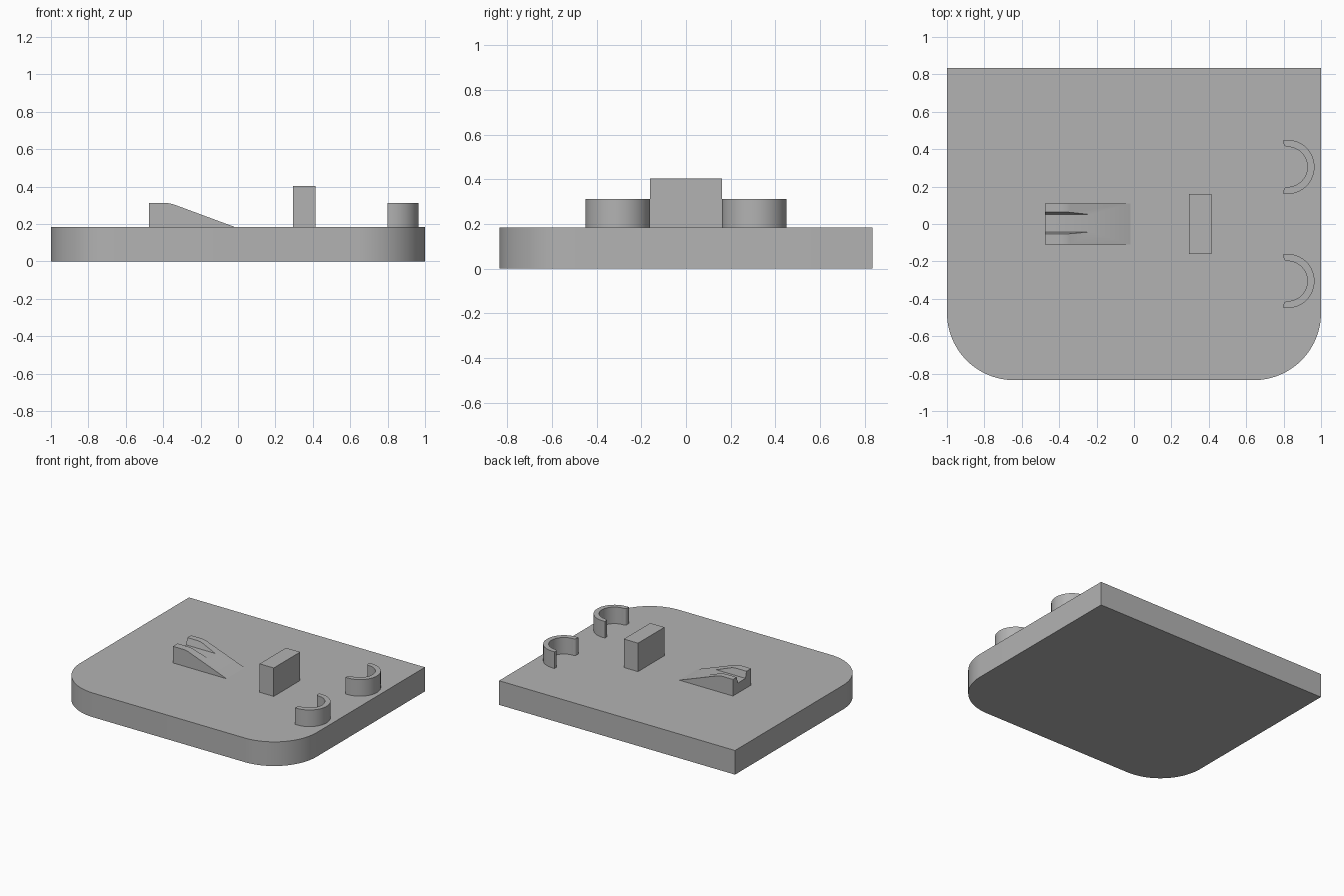
import bpy, bmesh
from math import sin, cos, pi, radians
from mathutils import Vector

if "Cube" in bpy.data.objects:
    bpy.data.objects.remove(bpy.data.objects["Cube"], do_unlink=True)

GREY = (0.45, 0.45, 0.45, 1)
TOP = 0.185          # upper surface of the plate
SINK = TOP - 0.02    # raised parts start just inside the plate

grey = bpy.data.materials.new("plain grey")
grey.use_nodes = True
grey.diffuse_color = GREY
grey.node_tree.nodes["Principled BSDF"].inputs["Base Color"].default_value = GREY


def arc(cx, cy, r, start, end, steps):
    """Points along a circular arc, angles in degrees."""
    angles = [radians(start + (end - start) * i / steps) for i in range(steps + 1)]
    return [(cx + r * cos(a), cy + r * sin(a)) for a in angles]


def prism(name, points, offset):
    """Extrude a closed outline of 3D points by an offset vector."""
    bm = bmesh.new()
    face = bm.faces.new([bm.verts.new(p) for p in points])
    new = bmesh.ops.extrude_face_region(bm, geom=[face])["geom"]
    verts = [v for v in new if isinstance(v, bmesh.types.BMVert)]
    bmesh.ops.translate(bm, verts=verts, vec=Vector(offset))
    bmesh.ops.recalc_face_normals(bm, faces=bm.faces)
    mesh = bpy.data.meshes.new(name)
    bm.to_mesh(mesh)
    bm.free()
    mesh.materials.append(grey)
    obj = bpy.data.objects.new(name, mesh)
    bpy.context.collection.objects.link(obj)
    return obj


def upright(name, outline, z0, z1):
    return prism(name, [(x, y, z0) for x, y in outline], (0, 0, z1 - z0))


def activate(obj):
    bpy.ops.object.select_all(action="DESELECT")
    obj.select_set(True)
    bpy.context.view_layer.objects.active = obj


def smooth(obj):
    activate(obj)
    bpy.ops.object.shade_smooth_by_angle(angle=radians(30))


# Base plate with the two front corners rounded
W, D, R = 1.0, 0.835, 0.36
outline = [(W, D), (-W, D)]
outline += arc(R - W, R - D, R, 180, 270, 24) + arc(W - R, R - D, R, 270, 360, 24)
smooth(upright("base_plate", outline, 0, TOP))

# Rectangular block
upright("block", [(0.295, -0.16), (0.415, -0.16), (0.415, 0.16), (0.295, 0.16)], SINK, 0.403)

# Two C-shaped clips, open towards the block, with flared inner lips
CX, OUTER, INNER, LIP = 0.82, 0.145, 0.107, 0.02
for name, cy in (("left_clip", 0.305), ("right_clip", -0.305)):
    ring = [(CX - LIP, cy - OUTER)] + arc(CX, cy, OUTER, -90, 90, 32)
    ring += [(CX - LIP, cy + OUTER)]
    ring += arc(CX, cy + INNER + LIP, LIP, 180, 270, 6)
    ring += arc(CX, cy, INNER, 90, -90, 32)[1:-1]
    ring += arc(CX, cy - INNER - LIP, LIP, 90, 180, 6)
    smooth(upright(name, ring, SINK, 0.312))

# Ramp: flat top easing into a straight slope
crest = arc(-0.39, 0.162, 0.15, 90, 71, 8)
profile = [(-0.475, SINK), (-0.475, 0.312)] + crest + [(-0.02, TOP), (-0.02, SINK)]
ramp = prism("ramp", [(x, -0.11, z) for x, z in profile], (0, 0.22, 0))

# Tapered groove cut along the ramp
section = [(-0.042, 0.262), (0.05, 0.262), (0.07, 0.33), (-0.058, 0.33)]
cutter = prism("groove_cutter", [(-0.5, y, z) for y, z in section], (0.4, 0, 0))
cutter.hide_render = True
cut = ramp.modifiers.new("groove", "BOOLEAN")
cut.operation = "DIFFERENCE"
cut.solver = "EXACT"
cut.object = cutter
activate(ramp)
bpy.ops.object.modifier_apply(modifier=cut.name)
bpy.data.objects.remove(cutter, do_unlink=True)
smooth(ramp)
